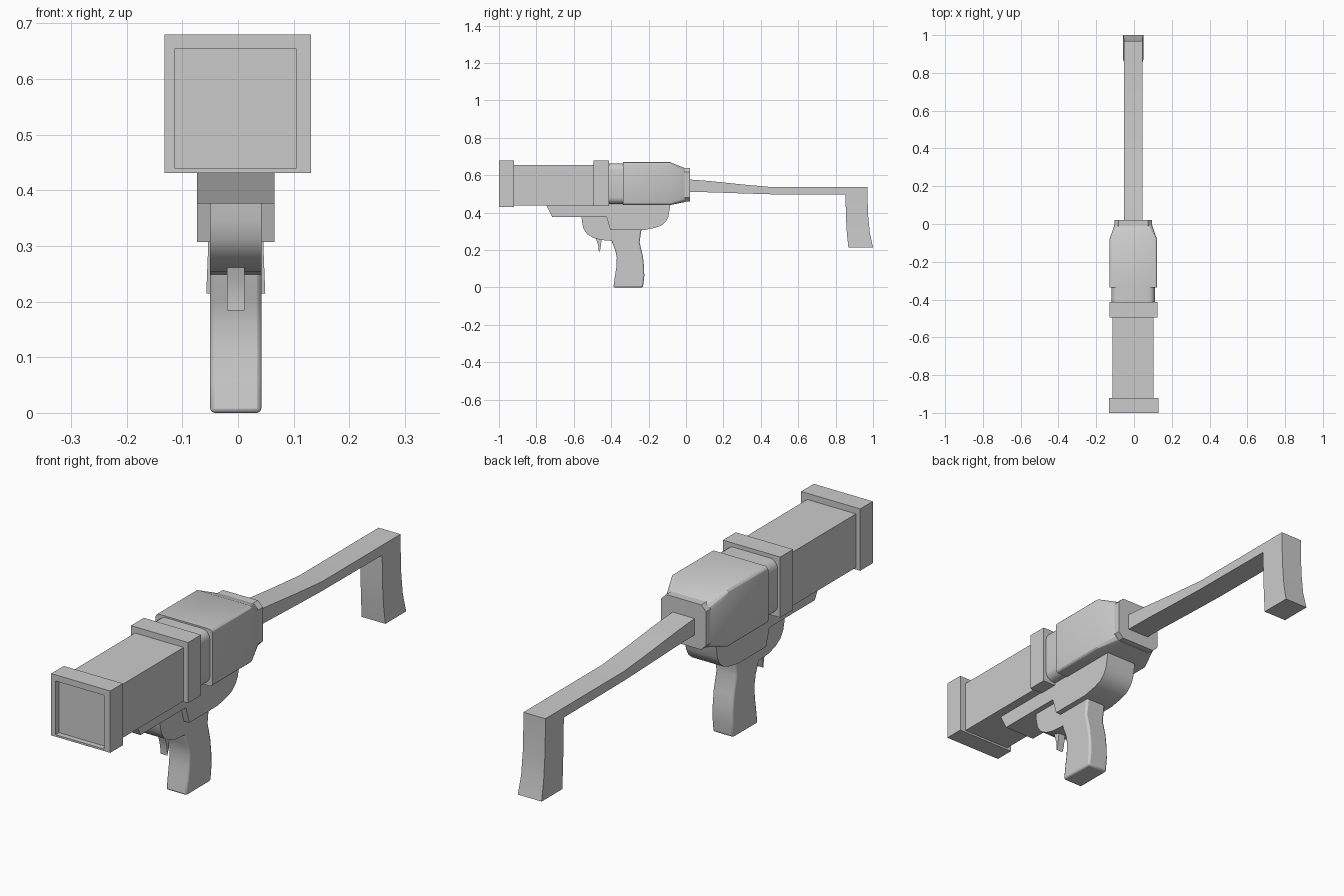
import bpy, bmesh, math

if "Cube" in bpy.data.objects:
    bpy.data.objects.remove(bpy.data.objects["Cube"])

CX = -0.004  # the gun sits a hair off the centre line


def finish(name, bm, angle=None, bevel=0):
    bmesh.ops.recalc_face_normals(bm, faces=bm.faces)
    me = bpy.data.meshes.new(name)
    bm.to_mesh(me)
    bm.free()
    ob = bpy.data.objects.new(name, me)
    bpy.context.collection.objects.link(ob)
    if bevel:
        m = ob.modifiers.new("bevel", 'BEVEL')
        m.width, m.segments, m.limit_method = bevel, 2, 'ANGLE'
        m.angle_limit = math.radians(50)
    if angle:
        bpy.ops.object.select_all(action='DESELECT')
        bpy.context.view_layer.objects.active = ob
        ob.select_set(True)
        bpy.ops.object.shade_smooth_by_angle(angle=math.radians(angle))
    return ob


def section(y, x0, x1, z0, z1, r=0, n=1):
    """Rectangle across the barrel, corners cut by r in n steps."""
    if not r:
        return [(x0, y, z0), (x1, y, z0), (x1, y, z1), (x0, y, z1)]
    pts = []
    corners = [(x1 - r, z1 - r), (x0 + r, z1 - r), (x0 + r, z0 + r), (x1 - r, z0 + r)]
    for k, (cx, cz) in enumerate(corners):
        for i in range(n + 1):
            a = math.pi / 2 * (k + i / n)
            pts.append((cx + r * math.cos(a), y, cz + r * math.sin(a)))
    return pts


def loft(name, rings, angle=None):
    bm = bmesh.new()
    loops = [[bm.verts.new(p) for p in ring] for ring in rings]
    for a, b in zip(loops, loops[1:]):
        for i in range(len(a)):
            j = (i + 1) % len(a)
            bm.faces.new((a[i], a[j], b[j], b[i]))
    bm.faces.new(loops[0])
    bm.faces.new(loops[-1])
    return finish(name, bm, angle)


def slab(name, profile, half, angle=None, bevel=0, cx=CX):
    """Side profile (y, z) extruded across x."""
    bm = bmesh.new()
    face = bm.faces.new([bm.verts.new((cx - half, y, z)) for y, z in profile])
    ext = bmesh.ops.extrude_face_region(bm, geom=[face])
    verts = [v for v in ext['geom'] if isinstance(v, bmesh.types.BMVert)]
    bmesh.ops.translate(bm, verts=verts, vec=(2 * half, 0, 0))
    return finish(name, bm, angle, bevel)


# Square barrel, recessed muzzle frame and middle collar
tube = (-0.113, 0.104, 0.439, 0.655)
muzzle = (-0.132, 0.131, 0.431, 0.68)
loft("barrel", [section(-0.97, *tube), section(-0.42, *tube)])
loft("muzzle_frame", [section(-0.92, *muzzle), section(-1.0, *muzzle),
                      section(-1.0, *tube), section(-0.978, *tube)])
collar = (-0.131, 0.124, 0.436, 0.68)
loft("barrel_collar", [section(-0.494, *collar), section(-0.412, *collar)])

# Rounded neck, receiver with tapered rear, end cap
neck = (-0.12, 0.111, 0.447, 0.664, 0.035, 4)
loft("neck", [section(-0.42, *neck), section(-0.33, *neck)], 30)
body = (-0.131, 0.123, 0.441, 0.67, 0.014, 3)
loft("receiver", [section(-0.337, *body), section(-0.085, *body),
                  section(-0.004, -0.103, 0.095, 0.457, 0.637, 0.03, 3)], 25)
cap = (-0.104, 0.096, 0.459, 0.64, 0.022)
loft("rear_cap", [section(-0.012, *cap), section(0.021, *cap)])

# Shoulder stock: arm and rear foot
arm = [(0.01, 0.511, 0.578), (0.13, 0.509, 0.569), (0.3, 0.503, 0.551),
       (0.468, 0.498, 0.536), (0.86, 0.496, 0.536)]
loft("stock_arm", [section(y, -0.053, 0.045, a, b) for y, a, b in arm], 20)
foot = [(0.536, 0.853, 0.97, 0.049), (0.496, 0.853, 0.97, 0.049),
        (0.38, 0.855, 0.974, 0.049), (0.29, 0.86, 0.983, 0.05),
        (0.215, 0.868, 1.0, 0.053)]
loft("stock_foot", [[(CX - w, a, z), (CX + w, a, z), (CX + w, b, z), (CX - w, b, z)]
                    for z, a, b, w in foot], 20)

# Under-rail and lower receiver
slab("lower_receiver", [(-0.75, 0.445), (-0.714, 0.376), (-0.425, 0.376), (-0.404, 0.307),
                        (-0.225, 0.307), (-0.165, 0.319), (-0.132, 0.331), (-0.108, 0.352),
                        (-0.094, 0.38), (-0.083, 0.445)], 0.07, 30)

# Curved housing ahead of the grip, with the trigger
slab("trigger_housing", [(-0.56, 0.39), (-0.555, 0.345), (-0.547, 0.312), (-0.528, 0.284),
                         (-0.495, 0.265), (-0.455, 0.254), (-0.395, 0.249),
                         (-0.37, 0.27), (-0.37, 0.39)], 0.046, 35)
slab("trigger", [(-0.485, 0.27), (-0.474, 0.24), (-0.467, 0.212), (-0.466, 0.184),
                 (-0.457, 0.208), (-0.454, 0.235), (-0.448, 0.27)], 0.0155, 30)

# Grip
slab("grip", [(-0.404, 0.33), (-0.402, 0.28), (-0.396, 0.243), (-0.378, 0.2), (-0.37, 0.16),
              (-0.372, 0.11), (-0.38, 0.06), (-0.388, 0.0), (-0.23, 0.0), (-0.223, 0.06),
              (-0.224, 0.11), (-0.231, 0.17), (-0.248, 0.24), (-0.243, 0.28),
              (-0.235, 0.33)], 0.046, 35, 0.008)
